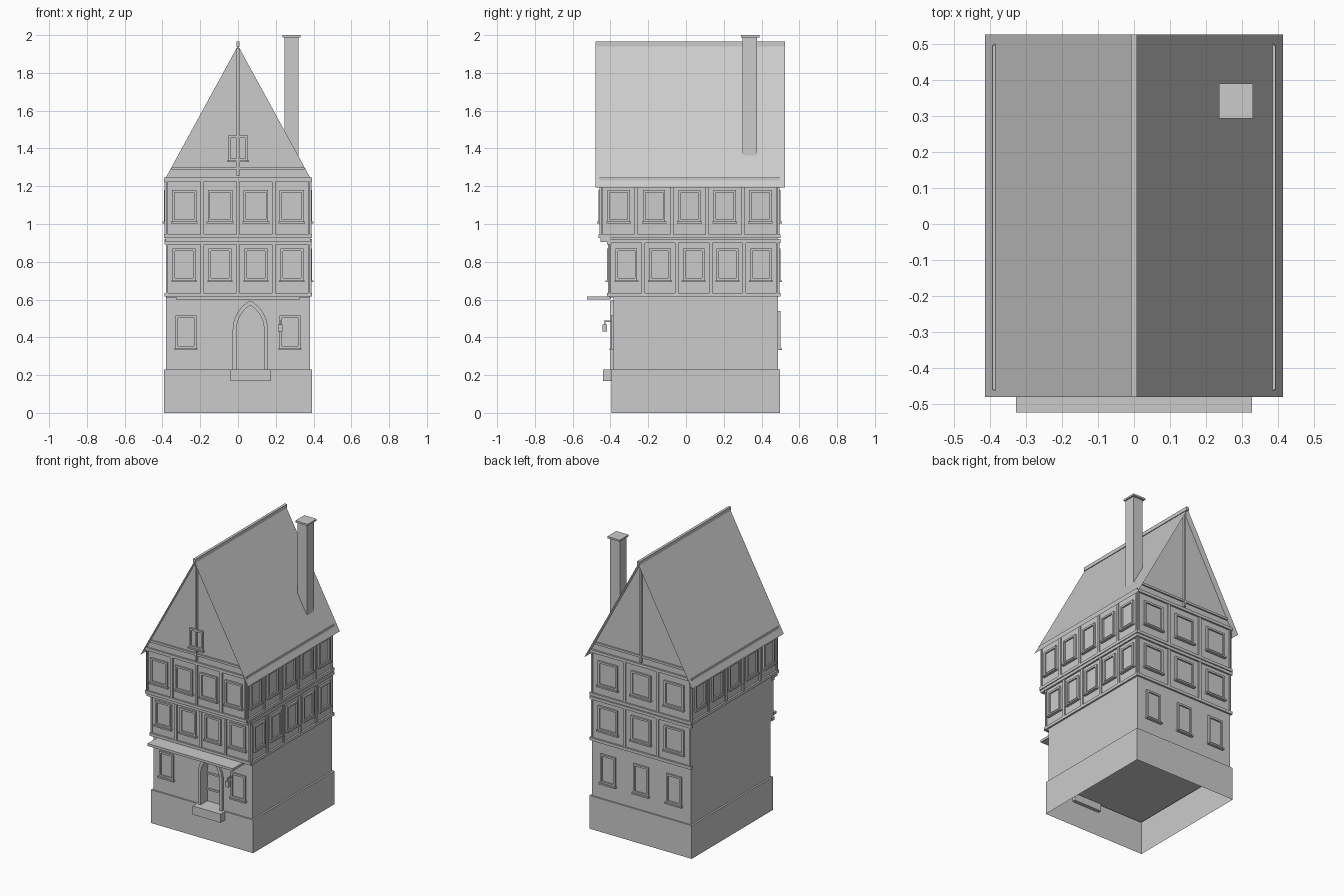
import bpy, bmesh, math
from mathutils import Matrix, Vector

if "Cube" in bpy.data.objects:
    bpy.data.objects.remove(bpy.data.objects["Cube"])

parts = {}


def get(name):
    return parts.setdefault(name, bmesh.new())


def box(name, x0, x1, y0, y1, z0, z1):
    m = (Matrix.Translation(((x0 + x1) / 2, (y0 + y1) / 2, (z0 + z1) / 2))
         @ Matrix.Diagonal((abs(x1 - x0), abs(y1 - y0), z1 - z0, 1)))
    return bmesh.ops.create_cube(get(name), size=1, matrix=m)['verts']


def on_wall(name, side, wall, u0, u1, z0, z1, d0, d1):
    """Box on a facade: u runs along the wall, d is distance out from it."""
    s = -1 if side in ('front', 'left') else 1
    a, b = s * (wall + d0), s * (wall + d1)
    if side in ('front', 'back'):
        box(name, u0, u1, min(a, b), max(a, b), z0, z1)
    else:
        box(name, min(a, b), max(a, b), u0, u1, z0, z1)


def window(side, wall, u, w, z0, z1, t=0.013):
    n = side + '_window_'
    l, r = u - w / 2, u + w / 2
    on_wall(n + 'panes', side, wall, l + t, r - t, z0 + t, z1 - t, -0.01, 0.002)
    f = n + 'frames'
    on_wall(f, side, wall, l, l + t, z0, z1, -0.01, 0.012)
    on_wall(f, side, wall, r - t, r, z0, z1, -0.01, 0.012)
    on_wall(f, side, wall, l + t, r - t, z1 - t, z1, -0.01, 0.012)
    on_wall(f, side, wall, l + t, r - t, z0, z0 + t, -0.01, 0.012)
    on_wall(n + 'sills', side, wall, l - 0.006, r + 0.006, z0 - 0.008, z0 + 0.002, -0.01, 0.02)


def timber(side, wall, u0, u1, bays, z0, z1, wz0, wz1, width):
    """Posts, rails and one window per bay."""
    n = side + '_timber'
    step = (u1 - u0) / bays
    for i in range(bays + 1):
        c = u0 + i * step
        a, b = max(c - 0.009, u0), min(c + 0.009, u1)
        on_wall(n, side, wall, a, b, z0 + 0.02, z1 - 0.02, -0.01, 0.009)
    for a in (z0, z1 - 0.02):
        on_wall(n, side, wall, u0 - 0.008, u1 + 0.008, a, a + 0.02, -0.01, 0.012)
    for i in range(bays):
        window(side, wall, u0 + (i + 0.5) * step, width, wz0, wz1)


def arch(w, h, z0, zs, steps=10):
    """Pointed arch outline as (offset, z) points."""
    R = (w * w + h * h) / (2 * w)
    end = math.atan2(h, R - w) if R > w else math.pi / 2
    right = [(w - R + R * math.cos(end * i / steps), zs + R * math.sin(end * i / steps))
             for i in range(steps + 1)]
    right = [(w, z0)] + right[:-1] + [(0, zs + h)]
    return right + [(-x, z) for x, z in right[-2::-1]]


def prism(name, pts, cx, y0, y1):
    bm = get(name)
    f = bm.faces.new([bm.verts.new((cx + x, y0, z)) for x, z in pts])
    r = bmesh.ops.extrude_face_region(bm, geom=[f])
    bmesh.ops.translate(bm, vec=(0, y1 - y0, 0),
                        verts=[v for v in r['geom'] if isinstance(v, bmesh.types.BMVert)])


# Plinth: open underneath
box('plinth', -0.392, 0.392, -0.394, 0.497, 0, 0.23)
bm = get('plinth')
bm.faces.ensure_lookup_table()
bmesh.ops.delete(bm, geom=[min(bm.faces, key=lambda f: f.calc_center_median().z)], context='FACES_ONLY')

# Storey walls, stepping forward at the front
box('ground_floor_wall', -0.38, 0.38, -0.384, 0.487, 0.22, 0.62)
box('first_floor_wall', -0.38, 0.38, -0.405, 0.487, 0.61, 0.925)
box('second_floor_wall', -0.38, 0.38, -0.45, 0.487, 0.92, 1.24)
box('jetty_beam', -0.385, 0.385, -0.453, -0.40, 0.905, 0.925)

# Timber framing and windows of the upper storeys
timber('front', 0.405, -0.38, 0.38, 4, 0.615, 0.912, 0.70, 0.87, 0.122)
timber('front', 0.45, -0.38, 0.38, 4, 0.925, 1.245, 1.01, 1.18, 0.13)
timber('back', 0.487, -0.38, 0.38, 3, 0.615, 0.92, 0.70, 0.87, 0.15)
timber('back', 0.487, -0.38, 0.38, 3, 0.925, 1.245, 1.01, 1.18, 0.15)
timber('right', 0.38, -0.405, 0.487, 5, 0.615, 0.92, 0.70, 0.87, 0.115)
for side in ('right', 'left'):
    timber(side, 0.38, -0.45, 0.487, 5, 0.925, 1.245, 1.01, 1.18, 0.118)

# Ground floor windows
for u in (-0.275, 0.275):
    window('front', 0.384, u, 0.11, 0.34, 0.515)
for u in (-0.253, 0, 0.253):
    window('back', 0.487, u, 0.115, 0.34, 0.54)

# Recessed pointed doorway
DX = 0.065
outer, inner = arch(0.093, 0.155, 0.23, 0.44), arch(0.073, 0.13, 0.23, 0.44)
prism('door_cutter', inner, DX, -0.45, -0.325)
bm = get('door_frame')
rings = [[bm.verts.new((DX + x, y, z)) for x, z in p]
         for p, y in ((outer, -0.38), (outer, -0.40), (inner, -0.40), (inner, -0.38))]
for k in range(4):
    a, b = rings[k], rings[(k + 1) % 4]
    for i in range(len(a) - 1):
        bm.faces.new((a[i], a[i + 1], b[i + 1], b[i]))
for i in (0, -1):
    bm.faces.new([r[i] for r in rings])
for z in (0.31, 0.42):
    box('door_rails', DX - 0.073, DX + 0.073, -0.332, -0.32, z, z + 0.012)
box('door_step', -0.04, 0.175, -0.44, -0.37, 0.17, 0.23)

# Canopy and lantern
box('canopy', -0.327, 0.327, -0.523, -0.40, 0.60, 0.617)
box('lantern_bracket', 0.219, 0.227, -0.435, -0.38, 0.482, 0.49)
box('lantern_bracket', 0.219, 0.227, -0.432, -0.426, 0.465, 0.485)
box('lantern', 0.211, 0.235, -0.441, -0.417, 0.43, 0.468)

# Roof planes, ridge cap and gables
bm = get('roof')
slope = [[bm.verts.new((x, y, z)) for y in (-0.48, 0.525)]
         for x, z in ((-0.413, 1.192), (0, 1.947), (0.413, 1.192))]
for a, b in zip(slope, slope[1:]):
    bm.faces.new((a[0], a[1], b[1], b[0]))
box('ridge_cap', -0.009, 0.009, -0.48, 0.525, 1.94, 1.965)
bm = get('gable_walls')
for y in (-0.45, 0.487):
    bm.faces.new([bm.verts.new(p) for p in ((-0.386, y, 1.238), (0.386, y, 1.238), (0, y, 1.945))])
for side, wall in (('front', 0.45), ('back', 0.487)):
    on_wall('gable_timber', side, wall, -0.351, 0.351, 1.288, 1.303, -0.005, 0.01)
    on_wall('gable_timber', side, wall, -0.007, 0.007, 1.255, 1.93, -0.005, 0.013)
window('front', 0.45, 0, 0.104, 1.335, 1.468)

# Chimney
box('chimney', 0.245, 0.32, 0.30, 0.375, 1.245, 1.99)
box('chimney_cap', 0.235, 0.33, 0.292, 0.39, 1.988, 2.0)

# Turn the collected parts into objects
objs = {}
for name, bm in parts.items():
    bmesh.ops.recalc_face_normals(bm, faces=bm.faces)
    if name == 'roof':
        for f in bm.faces:
            f.normal_update()
            if f.normal.z < 0:
                f.normal_flip()
    me = bpy.data.meshes.new(name)
    bm.to_mesh(me)
    bm.free()
    objs[name] = bpy.data.objects.new(name, me)
    bpy.context.collection.objects.link(objs[name])

# Cut the doorway
cutter = objs['door_cutter']
cutter.hide_render = True
cutter.hide_viewport = True
mod = objs['ground_floor_wall'].modifiers.new('doorway', 'BOOLEAN')
mod.operation = 'DIFFERENCE'
mod.solver = 'EXACT'
mod.object = cutter
